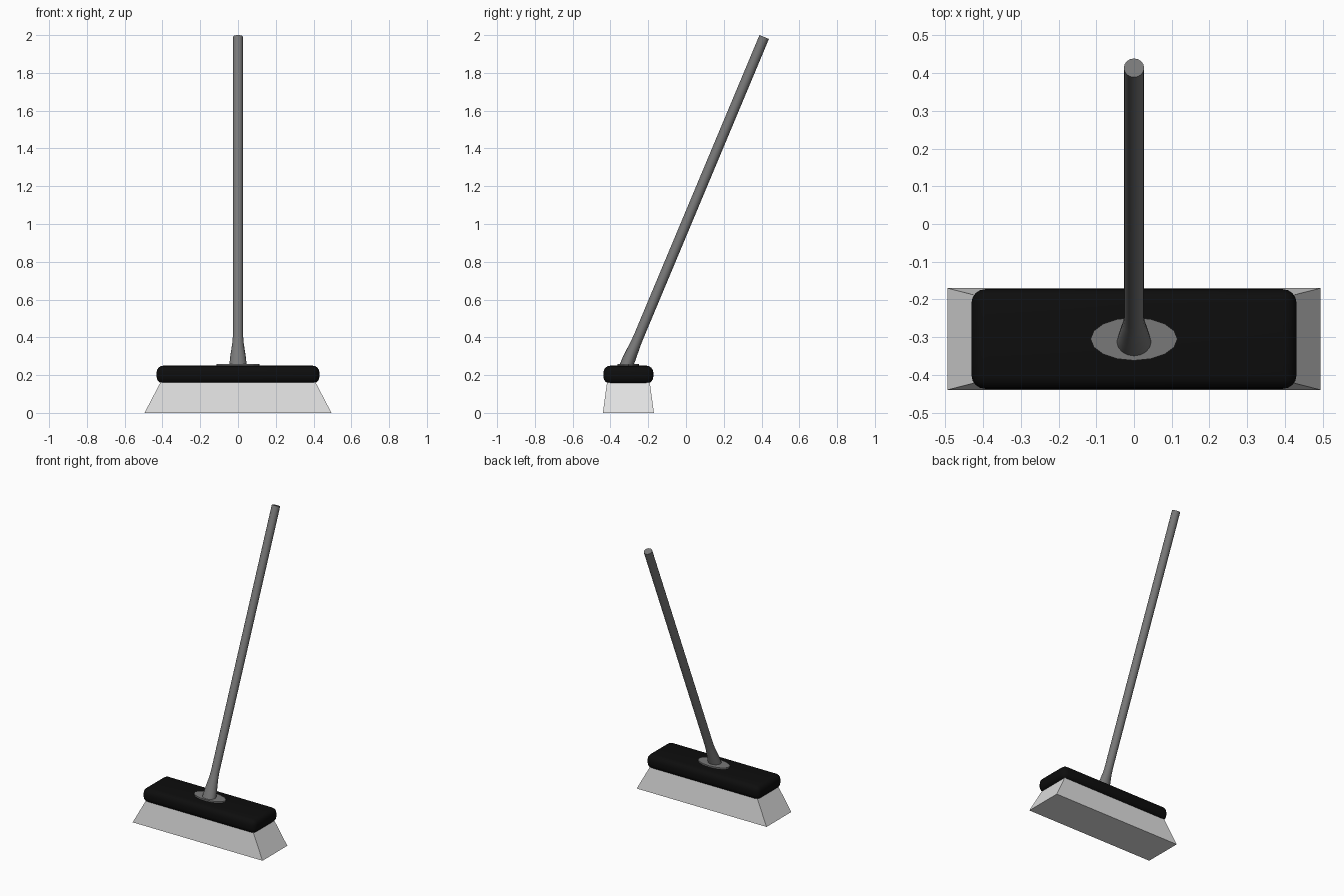
import bpy, bmesh, math
from mathutils import Vector, Matrix

if "Cube" in bpy.data.objects:
    bpy.data.objects.remove(bpy.data.objects["Cube"], do_unlink=True)

HEAD_Y = -0.305


def material(name, r, g, b):
    m = bpy.data.materials.new(name)
    m.use_nodes = True
    m.diffuse_color = (r, g, b, 1)
    m.node_tree.nodes["Principled BSDF"].inputs["Base Color"].default_value = (r, g, b, 1)
    return m


grey = material("handle grey", 0.19, 0.19, 0.19)
black = material("block black", 0.004, 0.004, 0.004)
pale = material("bristle pale grey", 0.75, 0.75, 0.75)


def finish(name, bm, mat, smooth=False):
    bmesh.ops.recalc_face_normals(bm, faces=bm.faces)
    me = bpy.data.meshes.new(name)
    bm.to_mesh(me)
    bm.free()
    me.materials.append(mat)
    ob = bpy.data.objects.new(name, me)
    bpy.context.collection.objects.link(ob)
    if smooth:
        bpy.ops.object.select_all(action="DESELECT")
        ob.select_set(True)
        bpy.context.view_layer.objects.active = ob
        bpy.ops.object.shade_smooth_by_angle(angle=math.radians(35))
    return ob


def box(size, centre):
    bm = bmesh.new()
    bmesh.ops.create_cube(bm, size=1, matrix=Matrix.Translation(centre) @ Matrix.Diagonal((*size, 1)))
    return bm


# Flared bristles: a box narrowed towards the top
bm = box((0.99, 0.27, 0.17), (0, HEAD_Y, 0.085))
for v in bm.verts:
    if v.co.z > 0.1:
        v.co.x *= 0.82
        v.co.y = HEAD_Y + (v.co.y - HEAD_Y) * 0.83
finish("bristles", bm, pale)

# Rounded head block
bm = box((0.862, 0.264, 0.095), (0, HEAD_Y, 0.2025))
bmesh.ops.bevel(bm, geom=bm.edges[:], offset=0.036, segments=4, profile=0.5, affect="EDGES")
finish("head_block", bm, black, True)

# Oval mounting plate
bm = bmesh.new()
bmesh.ops.create_cone(bm, cap_ends=True, segments=16, radius1=1, radius2=1, depth=0.014,
                      matrix=Matrix.Translation((0, HEAD_Y, 0.253)) @ Matrix.Diagonal((0.115, 0.057, 1, 1)))
finish("mounting_plate", bm, grey)

# Leaning handle with a flared socket: rings of (y, z, half width, half depth, lean)
LEAN = math.atan2(0.674, 1.61)
rings = [(-0.314, 0.255, 0.046, 0.038, 0),
         (-0.296, 0.30, 0.041, 0.034, LEAN * 0.6),
         (-0.265, 0.37, 0.030, 0.028, LEAN),
         (-0.248, 0.41, 0.027, 0.027, LEAN),
         (0.414, 1.99, 0.027, 0.027, LEAN)]
SIDES = 16
bm = bmesh.new()
loops = []
for y, z, rx, ry, lean in rings:
    turn = Matrix.Rotation(-lean, 3, "X")
    angles = [2 * math.pi * i / SIDES for i in range(SIDES)]
    loops.append([bm.verts.new(Vector((0, y, z)) + turn @ Vector((rx * math.cos(a), ry * math.sin(a), 0)))
                  for a in angles])
for low, high in zip(loops, loops[1:]):
    for i in range(SIDES):
        j = (i + 1) % SIDES
        bm.faces.new((low[i], low[j], high[j], high[i]))
bm.faces.new(loops[0][::-1])
bm.faces.new(loops[-1])
finish("handle", bm, grey, True)
